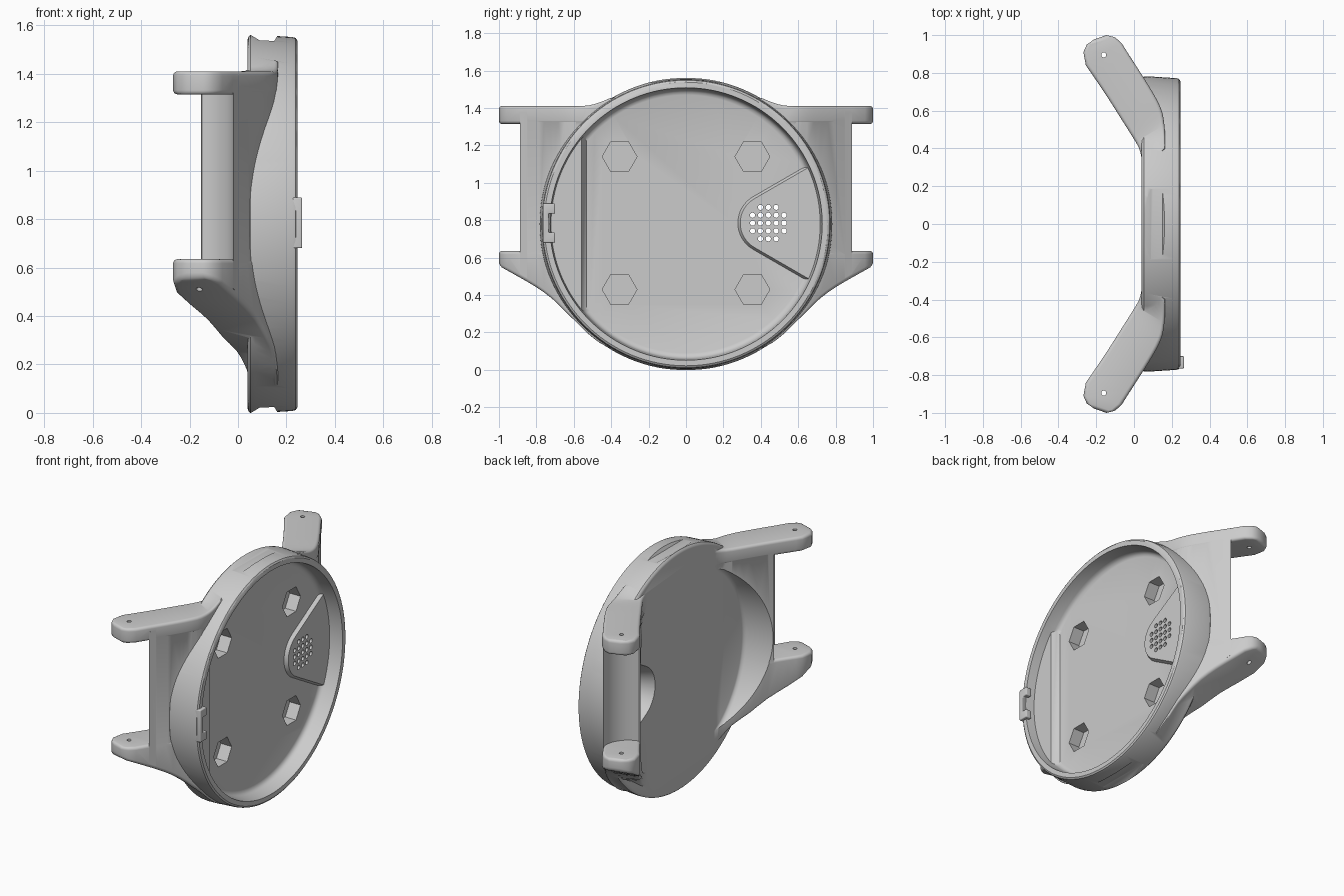
import bpy, bmesh, math

if "Cube" in bpy.data.objects:
    bpy.data.objects.remove(bpy.data.objects["Cube"])

grey = bpy.data.materials.new("plain_grey")
grey.use_nodes = True
COLOR = (0.6, 0.6, 0.6, 1)
grey.diffuse_color = COLOR
grey.node_tree.nodes["Principled BSDF"].inputs["Base Color"].default_value = COLOR
CZ = 0.78


def loft(name, rings):
    """Closed solid through a list of equal-length rings, capped at both ends."""
    bm = bmesh.new()
    rows = [[bm.verts.new(p) for p in ring] for ring in rings]
    n = len(rows[0])
    for a, b in zip(rows, rows[1:]):
        for i in range(n):
            bm.faces.new((a[i], a[(i + 1) % n], b[(i + 1) % n], b[i]))
    bm.faces.new(rows[0])
    bm.faces.new(rows[-1][::-1])
    bmesh.ops.recalc_face_normals(bm, faces=bm.faces)
    mesh = bpy.data.meshes.new(name)
    bm.to_mesh(mesh)
    bm.free()
    mesh.materials.append(grey)
    ob = bpy.data.objects.new(name, mesh)
    bpy.context.scene.collection.objects.link(ob)
    return ob


def circle(x, r, y=0, z=CZ, n=128):
    steps = [2 * math.pi * i / n for i in range(n)]
    return [(x, y + r * math.cos(a), z + r * math.sin(a)) for a in steps]


def prism(name, outline, x0, x1):
    return loft(name, [[(x, y, z) for y, z in outline] for x in (x0, x1)])


def upright(name, x, y, r, n=24):
    ring = [2 * math.pi * i / n for i in range(n)]
    return loft(name, [[(x + r * math.cos(a), y + r * math.sin(a), z) for a in ring]
                       for z in (0, 2)])


def bake(ob):
    dg = bpy.context.evaluated_depsgraph_get()
    mesh = bpy.data.meshes.new_from_object(ob.evaluated_get(dg))
    ob.modifiers.clear()
    ob.data = mesh


def combine(ob, other, how):
    mod = ob.modifiers.new(how, 'BOOLEAN')
    mod.operation, mod.object, mod.solver = how, other, 'EXACT'
    bake(ob)
    bpy.data.objects.remove(other)


def soften(ob, width):
    mod = ob.modifiers.new("round", 'BEVEL')
    mod.width, mod.segments, mod.angle_limit = width, 4, math.radians(50)
    bake(ob)


def midpoints(rows):
    """Insert a curved midpoint between neighbouring stations."""
    out = [rows[0]]
    for i in range(len(rows) - 1):
        a, b, c, d = rows[max(i - 1, 0)], rows[i], rows[i + 1], rows[min(i + 2, len(rows) - 1)]
        out += [tuple((9 * (q + r) - p - s) / 16 for p, q, r, s in zip(a, b, c, d)), c]
    return out


# Arm stations: inner x, inner y, outer x, outer y, bottom z, top z
TIP = [(-.21, .978, -.145, 1.0, .56, 1.41), (-.25, .95, -.10, .988, .547, 1.41),
       (-.268, .91, -.065, .957, .53, 1.41)]
SHAFT = [(-.255, .84, -.02, .885, .49, 1.41),
         (-.20, .76, .035, .80, .44, 1.41), (-.13, .655, .085, .72, .38, 1.41),
         (-.07, .56, .125, .65, .31, 1.41), (-.01, .465, .15, .59, .25, 1.41),
         (.025, .405, .16, .53, .19, 1.415), (.042, .34, .165, .47, .143, 1.432),
         (.05, .26, .165, .40, .105, 1.462)]
ARM = TIP + midpoints(SHAFT)
WEB = [(-.155, .69, -.02, .89, .48, 1.41)] + midpoints(SHAFT[2:])


def arm_piece(name, stations, side, low, high, inset=0):
    rings = []
    for xi, yi, xo, yo, zb, zt in stations:
        a, b = (xi + inset, side * yi), (xo - inset, side * yo)
        lo, hi = low(zb), high(zt)
        rings.append([(*a, lo), (*b, lo), (*b, hi), (*a, hi)])
    return loft(name, rings)


# Round body with softened edges
body = loft("case_body", [circle(x, r) for x, r in (
    (.04, .762), (.043, .773), (.052, .781), (.07, .782), (.225, .772), (.238, .768), (.245, .758))])

# Strap arms: two prongs and a web with a hollow end, on both sides
for side in (1, -1):
    web = arm_piece("web", WEB, side, lambda z: z + .035, lambda z: z - .035, .002)
    combine(web, upright("hollow", -.183, side * .858, .165, 64), 'DIFFERENCE')
    lower = arm_piece("lower_prong", ARM, side, lambda z: z, lambda z: .635)
    upper = arm_piece("upper_prong", ARM, side, lambda z: 1.315, lambda z: z)
    for prong in (lower, upper):
        soften(prong, .028)
        combine(web, prong, 'UNION')
    combine(web, upright("pin_hole", -.16, side * .895, .013), 'DIFFERENCE')
    combine(body, web, 'UNION')

# Round relief behind the body, cut into the arms
combine(body, loft("relief", [circle(x, r) for x, r in (
    (.04, .635), (.034, .645), (.02, .655), (-.155, .686), (-.30, .71))]), 'DIFFERENCE')


# Speaker wedge outline: rounded nose widening toward the rim
def wedge(r, end):
    cy, cz = .44, .785
    arc = [math.radians(120 + 120 * i / 16) for i in range(17)]
    pts = [(cy + r * math.cos(a), cz + r * math.sin(a)) for a in arc]
    rise = (end - pts[0][0]) * math.tan(math.radians(30))
    return [(end, pts[0][1] + rise)] + pts + [(end, pts[-1][1] - rise)]


# Inner cavity, leaving the raised side ledge and speaker wedge standing
cavity = loft("cavity", [circle(x, r) for x, r in (
    (.138, .69), (.143, .705), (.155, .716), (.17, .72), (.232, .727), (.3, .735))])
ledge = loft("ledge", [[(x, -.9, 0), (x, y, 0), (x, y, 1.6), (x, -.9, 1.6)]
                       for x, y in ((.10, -.51), (.185, -.56))])
combine(cavity, ledge, 'DIFFERENCE')
boss = loft("boss", [[(x, y, z) for y, z in wedge(r, .8)] for x, r in ((.10, .185), (.16, .15))])
combine(cavity, boss, 'DIFFERENCE')
combine(body, cavity, 'DIFFERENCE')
combine(body, loft("speaker_recess", [[(x, y, z) for y, z in wedge(r, .58)]
                                      for x, r in ((.02, .185), (.125, .15))]), 'DIFFERENCE')

# Hexagonal pockets in the floor
for y in (-.355, .355):
    for z in (.43, 1.14):
        combine(body, loft("pocket", [circle(x, .093, y, z, 6) for x in (.06, .18)]), 'DIFFERENCE')

# Speaker grille holes
for i in range(-2, 3):
    for j in range(-2, 3):
        if abs(i) + abs(j) < 4:
            hole = loft("hole", [circle(x, .014, .44 + i * .042, .785 + j * .042, 12)
                                 for x in (0, .2)])
            combine(body, hole, 'DIFFERENCE')

# Shallow flats at the top and bottom of the rim
for s in (1, -1):
    outline = [(.05, .782), (.09, .758), (.15, .756), (.162, .776), (.162, .9), (.05, .9)]
    flat = loft("flat", [[(x, y, CZ + s * z) for x, z in outline] for y in (-.185, .185)])
    combine(body, flat, 'DIFFERENCE')

# Latch bracket on the rim
latch = prism("latch_bracket", [(-.765, .68), (-.70, .68), (-.70, .735), (-.735, .735),
                                (-.735, .835), (-.70, .835), (-.70, .89), (-.765, .89)], .225, .265)
soften(latch, .006)

for ob in (body, latch):
    bpy.context.view_layer.objects.active = ob
    for o in bpy.context.selected_objects:
        o.select_set(False)
    ob.select_set(True)
    bpy.ops.object.shade_smooth_by_angle(angle=math.radians(35))
